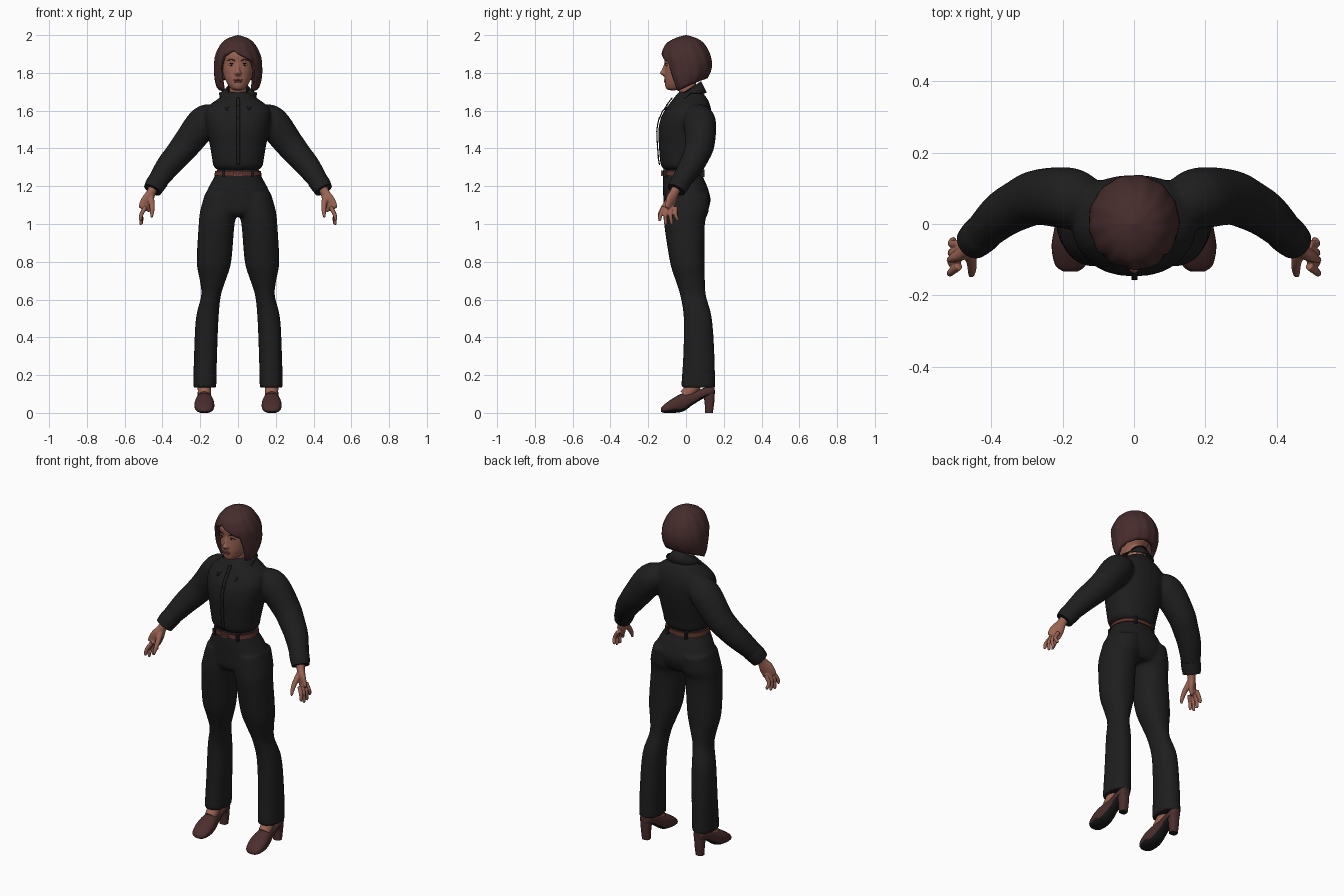
import bpy, bmesh, math
from mathutils import Vector, Quaternion

cube = bpy.data.objects.get("Cube")
if cube:
    bpy.data.objects.remove(cube)


def material(name, rgb, rough=0.8):
    m = bpy.data.materials.new(name)
    m.use_nodes = True
    m.diffuse_color = (*rgb, 1)
    bsdf = next(n for n in m.node_tree.nodes if n.type == 'BSDF_PRINCIPLED')
    bsdf.inputs["Base Color"].default_value = (*rgb, 1)
    bsdf.inputs["Roughness"].default_value = rough
    return m


CLOTH = material("black cloth", (.013, .013, .013))
SKIN = material("brown skin", (.32, .125, .085))
HAIR = material("dark auburn hair", (.062, .025, .025))
LEATHER = material("dark red leather", (.07, .027, .026))
SOLE = material("black sole", (.01, .01, .01))
BELT = material("belt leather", (.11, .03, .022))
METAL = material("copper buckle", (.3, .13, .09))
LIPS = material("lips", (.24, .065, .055))
WHITE = material("eye white", (.5, .42, .38))
DARK = material("dark brown", (.02, .01, .008))


def dense(rows, n=5):
    """Smooth interpolation through rows of numbers."""
    rows = [Vector(r) for r in rows]
    out = []
    for i in range(len(rows) - 1):
        a, b, c, d = rows[max(i - 1, 0)], rows[i], rows[i + 1], rows[min(i + 2, len(rows) - 1)]
        for k in range(n):
            t = k / n
            out.append(b + (c - a) * (t / 2) + (a * 2 - b * 5 + c * 4 - d) * (t * t / 2)
                       + (b * 3 - a - c * 3 + d) * (t ** 3 / 2))
    return out + [rows[-1]]


def sweep(bm, rows, tilt=False, power=2, seg=28, n=5):
    """Capped loft through rows of x, y, z, half width, half depth."""
    rows = dense(rows, n)
    rings, verts = [], []
    for i, r in enumerate(rows):
        mid = Vector(r[:3])
        q = Quaternion()
        if tilt:
            step = Vector(rows[min(i + 1, len(rows) - 1)][:3]) - Vector(rows[max(i - 1, 0)][:3])
            q = step.to_track_quat('Z', 'Y')
        ring = []
        for k in range(seg):
            c, s = math.cos(math.tau * k / seg), math.sin(math.tau * k / seg)
            x = math.copysign(abs(c) ** (2 / power), c) * r[3]
            y = math.copysign(abs(s) ** (2 / power), s) * r[4]
            ring.append(bm.verts.new(mid + q @ Vector((x, y, 0))))
        rings.append(ring)
        verts += ring
    for a, b in zip(rings, rings[1:]):
        for k in range(seg):
            j = (k + 1) % seg
            bm.faces.new((a[k], a[j], b[j], b[k]))
    bm.faces.new(rings[0])
    bm.faces.new(rings[-1])
    return verts


def body(bm, rows, **kw):
    """Loft of level rings given as x, z, half width, front y, back y."""
    return sweep(bm, [(x, (f + b) / 2, z, w, (b - f) / 2) for x, z, w, f, b in rows], **kw)


def tube(bm, rows, **kw):
    return sweep(bm, [(x, y, z, r, r) for x, y, z, r in rows], tilt=True, **kw)


def ball(bm, at, size):
    verts = bmesh.ops.create_uvsphere(bm, u_segments=16, v_segments=10, radius=1)["verts"]
    for v in verts:
        v.co = Vector(a + c * s for a, c, s in zip(at, v.co, size))


def box(bm, at, size):
    for v in bmesh.ops.create_cube(bm, size=1)["verts"]:
        v.co = Vector(a + c * s for a, c, s in zip(at, v.co, size))


def finish(name, bm, mats, voxel=0, smooth=0, mirror=False, thick=0, rule=None):
    bmesh.ops.recalc_face_normals(bm, faces=bm.faces)
    for f in bm.faces:
        f.smooth = True
        if rule:
            f.material_index = rule(f)
    me = bpy.data.meshes.new(name)
    bm.to_mesh(me)
    bm.free()
    me.set_sharp_from_angle(angle=math.radians(50))
    for m in mats:
        me.materials.append(m)
    ob = bpy.data.objects.new(name, me)
    bpy.context.scene.collection.objects.link(ob)
    if voxel:
        mod = ob.modifiers.new("blend", 'REMESH')
        mod.mode, mod.voxel_size, mod.use_smooth_shade = 'VOXEL', voxel, True
    if smooth:
        mod = ob.modifiers.new("smooth", 'SMOOTH')
        mod.factor, mod.iterations = .5, smooth
    if thick:
        mod = ob.modifiers.new("thickness", 'SOLIDIFY')
        mod.thickness, mod.offset = thick, -1
    if mirror:
        ob.modifiers.new("mirror", 'MIRROR').use_clip = False
    return ob


# trousers: pelvis and two legs blended together
bm = bmesh.new()
body(bm, [(0, 1.29, .112, -.115, .08), (0, 1.25, .125, -.121, .09), (0, 1.2, .153, -.122, .112),
          (0, 1.13, .183, -.12, .13), (0, 1.07, .185, -.115, .115), (0, 1.04, .15, -.09, .09)], power=2.2)
for s in (1, -1):
    body(bm, [(s * .09, 1.16, .085, -.11, .125), (s * .1, 1.07, .1, -.118, .12),
              (s * .113, 1, .095, -.116, .1), (s * .127, .8, .091, -.085, .098),
              (s * .134, .7, .068, -.055, .1), (s * .143, .62, .052, -.03, .106),
              (s * .163, .5, .06, -.012, .137), (s * .172, .3, .061, -.015, .151),
              (s * .176, .135, .061, -.026, .154)], power=2.2)
finish("trousers", bm, [CLOTH], voxel=.009, smooth=4)

# shirt: torso and two sleeves blended together
TORSO = [(0, 1.285, .105, -.11, .085), (0, 1.305, .13, -.13, .094), (0, 1.34, .136, -.138, .1),
         (0, 1.42, .15, -.144, .118), (0, 1.5, .166, -.146, .132), (0, 1.57, .175, -.13, .137),
         (0, 1.62, .16, -.1, .13), (0, 1.66, .11, -.07, .115), (0, 1.7, .055, -.038, .085)]
bm = bmesh.new()
body(bm, TORSO, power=2.25)
for s in (1, -1):
    tube(bm, [(s * .12, .055, 1.565, .068), (s * .18, .072, 1.54, .086), (s * .267, .075, 1.43, .078),
              (s * .32, .055, 1.365, .071), (s * .375, .022, 1.3, .064), (s * .445, -.045, 1.2, .048)])
finish("shirt", bm, [CLOTH], voxel=.009, smooth=4)

bm = bmesh.new()
tube(bm, [(.418, -.02, 1.235, .054), (.436, -.036, 1.21, .054), (.453, -.052, 1.18, .049)])
finish("cuff", bm, [CLOTH], mirror=True)


# button strip down the front
def front_at(z):
    rows = dense(TORSO)
    return min(rows, key=lambda r: abs(r[1] - z))[3]


bm = bmesh.new()
pairs = []
for i in range(25):
    z = 1.31 + i * .36 / 24
    pairs.append([bm.verts.new((x, front_at(z) - .004, z)) for x in (-.011, .013)])
for a, b in zip(pairs, pairs[1:]):
    bm.faces.new((a[0], a[1], b[1], b[0]))
finish("button_strip", bm, [CLOTH], smooth=2, thick=-.006)
bm = bmesh.new()
for i in range(5):
    z = 1.35 + i * .07
    ball(bm, (.001, front_at(z) - .007, z), (.006, .004, .006))
finish("buttons", bm, [SOLE])

# folded collar with pointed tips
bm = bmesh.new()
pairs = []
for i in range(25):
    u = i / 24
    a, b = .12 + u * (math.pi - .12), .65 + u * (math.pi - .65)
    front = max(math.cos(b), 0)
    top = (.058 * math.sin(a), .02 - .06 * math.cos(a), 1.718 - .038 * math.cos(a))
    low = (.1 * math.sin(b), .02 - math.cos(b) * (.09 + .1 * front), 1.695 - .112 * front)
    pairs.append([bm.verts.new(p) for p in (top, low)])
for a, b in zip(pairs, pairs[1:]):
    bm.faces.new((a[0], a[1], b[1], b[0]))
finish("collar", bm, [CLOTH], mirror=True, thick=.006)

# belt, loops and buckle
bm = bmesh.new()
body(bm, [(0, 1.258, .126, -.127, .094), (0, 1.28, .121, -.124, .091)], power=2.2, seg=48)
finish("belt", bm, [BELT])
bm = bmesh.new()
for s in (1, -1):
    box(bm, (s * .075, -.108, 1.268), (.014, .03, .04))
    box(bm, (s * .06, .084, 1.268), (.014, .026, .04))
finish("belt_loops", bm, [CLOTH])
bm = bmesh.new()
for s in (1, -1):
    box(bm, (0, -.129, 1.269 + s * .012), (.046, .008, .005))
    box(bm, (s * .022, -.129, 1.269), (.005, .008, .026))
box(bm, (.004, -.13, 1.269), (.036, .006, .004))
finish("buckle", bm, [METAL])

# hands: palm, fanned fingers and thumb
bm = bmesh.new()
sweep(bm, [(.445, -.046, 1.2, .027, .027), (.46, -.062, 1.165, .022, .026), (.478, -.078, 1.125, .02, .038),
           (.494, -.088, 1.085, .014, .038), (.498, -.09, 1.075, .008, .032)], tilt=True)
for i, tip in enumerate((1.015, .995, .998, 1.015)):
    y = -.118 + i * .021
    end = y * 1.5 + .058 - .02
    tube(bm, [(.49, y, 1.09, .0115), (.512, (y + end) / 2 - .006, 1.05, .0105),
              (.516 - i * .003, end, tip + .008, .009), (.514 - i * .003, end, tip, .004)], seg=12)
tube(bm, [(.462, -.075, 1.145, .017), (.455, -.11, 1.1, .0145), (.455, -.135, 1.062, .011),
          (.458, -.145, 1.035, .006)], seg=12)
finish("hand", bm, [SKIN], voxel=.004, smooth=2, mirror=True)

# shoes: lofted from toe to heel, with a tapered high heel
bm = bmesh.new()
shoe = [(.178, -.133, .02, .006, .026), (.178, -.115, .043, 0, .045), (.178, -.065, .053, 0, .08),
        (.178, -.015, .046, .008, .105), (.178, .035, .037, .042, .112), (.178, .09, .036, .075, .13),
        (.178, .135, .032, .09, .145), (.178, .152, .02, .1, .145)]
for v in body(bm, shoe, power=2.4):
    v.co.y, v.co.z = v.co.z, v.co.y
body(bm, [(.178, .12, .03, .085, .153), (.178, .06, .027, .098, .15), (.178, 0, .023, .1, .142)], power=2.6)
finish("shoe", bm, [LEATHER, SOLE], mirror=True, rule=lambda f: int(f.normal.z < -.55))
bm = bmesh.new()
tube(bm, [(.178, .07, .2, .036), (.178, .04, .14, .036), (.178, -.005, .09, .033)])
finish("foot", bm, [SKIN], mirror=True)

# head, neck and nose blended together
bm = bmesh.new()
body(bm, [(0, 1.708, .02, -.092, -.05), (0, 1.722, .042, -.108, 0), (0, 1.76, .066, -.113, .04),
          (0, 1.8, .08, -.114, .08), (0, 1.85, .089, -.112, .1), (0, 1.9, .09, -.115, .1),
          (0, 1.95, .07, -.085, .08), (0, 1.975, .03, -.04, .04)])
body(bm, [(0, 1.852, .008, -.115, -.09), (0, 1.815, .011, -.13, -.09), (0, 1.798, .018, -.139, -.09),
          (0, 1.784, .012, -.12, -.09)], seg=16)
tube(bm, [(0, .02, 1.62, .05), (0, .01, 1.7, .046), (0, .005, 1.8, .048)])
finish("head", bm, [SKIN], voxel=.0055, smooth=3)

# eyes, brows and lips
bm = bmesh.new()
ball(bm, (.034, -.101, 1.843), (.015, .006, .006))
finish("eye", bm, [WHITE], mirror=True)
bm = bmesh.new()
ball(bm, (.034, -.1045, 1.843), (.006, .0035, .006))
tube(bm, [(.018, -.106, 1.846, .0015), (.034, -.1065, 1.85, .0025), (.05, -.098, 1.846, .0015)], seg=8)
finish("iris_and_lashes", bm, [DARK], mirror=True)
bm = bmesh.new()
tube(bm, [(.016, -.112, 1.864, .003), (.036, -.107, 1.871, .0035), (.056, -.094, 1.865, .0015)], seg=8)
finish("brow", bm, [HAIR], mirror=True)
bm = bmesh.new()
ball(bm, (0, -.11, 1.762), (.024, .007, .005))
ball(bm, (0, -.109, 1.753), (.02, .008, .0055))
finish("lips", bm, [LIPS])

# bobbed hair: a shell whose lower edge opens around the face
SHAPE = dense([(1.69, .1, -.06, .05), (1.74, .118, -.09, .088), (1.78, .126, -.11, .118),
               (1.83, .127, -.122, .137), (1.89, .121, -.13, .132), (1.95, .092, -.108, .1),
               (1.982, .056, -.062, .06), (2, .004, -.004, .004)], 8)


def hair_point(a, z):
    i = next((k for k in range(1, len(SHAPE)) if SHAPE[k][0] >= z), len(SHAPE) - 1)
    p, q = SHAPE[i - 1], SHAPE[i]
    r = p.lerp(q, min(1, max(0, (z - p[0]) / (q[0] - p[0]))))
    wave = 1 + .013 * math.cos(13 * a + 20 * z)
    return (r[1] * math.sin(a) * wave, (r[2] + r[3]) / 2 - (r[3] - r[2]) / 2 * math.cos(a) * wave, z)


def hair_edge(a):
    fringe = 1.92 - .55 * abs(.127 * math.sin(a) + .03)
    side = 1.695 + .075 * ((1 - math.cos(a)) / 2) ** 1.5
    t = min(1, max(0, (abs(a) - .74) / .12))
    return fringe + (side - fringe) * t * t * (3 - 2 * t)


bm = bmesh.new()
columns = []
for k in range(96):
    a = -math.pi + math.tau * k / 96
    low = hair_edge(a)
    columns.append([bm.verts.new(hair_point(a, low + (2 - low) * math.sin(j / 20 * math.pi / 2)))
                    for j in range(21)])
for k in range(96):
    a, b = columns[k], columns[(k + 1) % 96]
    for j in range(20):
        bm.faces.new((a[j], b[j], b[j + 1], a[j + 1]))
bm.faces.new([c[-1] for c in columns])
finish("hair", bm, [HAIR], smooth=1, thick=.022)
